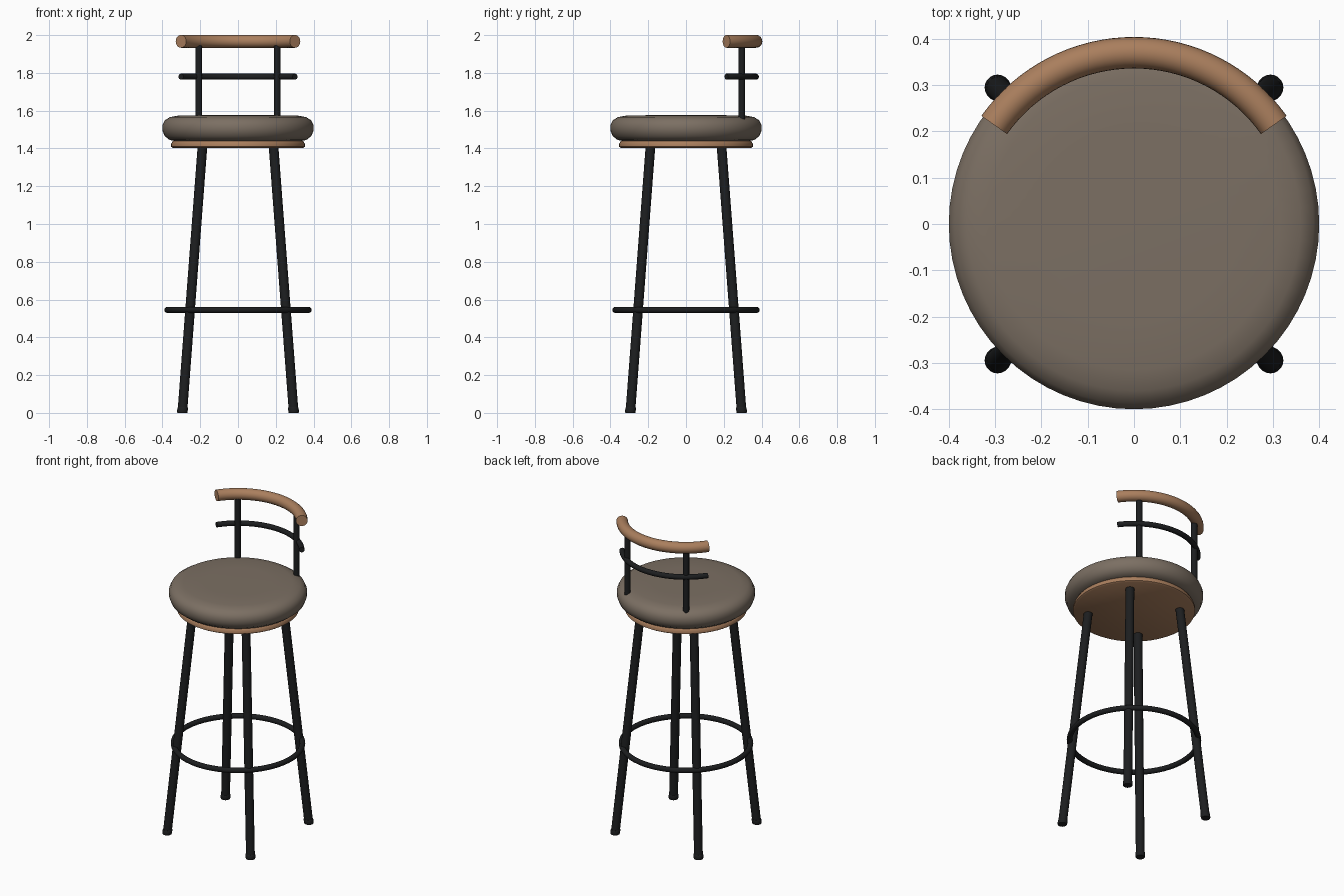
import bpy, bmesh
from math import sin, cos, pi, radians
from mathutils import Vector

if "Cube" in bpy.data.objects:
    bpy.data.objects.remove(bpy.data.objects["Cube"])


def material(name, rgb):
    m = bpy.data.materials.new(name)
    m.diffuse_color = (*rgb, 1)
    m.use_nodes = True
    m.node_tree.nodes["Principled BSDF"].inputs["Base Color"].default_value = m.diffuse_color
    return m


BLACK = material("black_metal", (0.012, 0.013, 0.014))
WOOD = material("wood", (0.40, 0.21, 0.11))
FABRIC = material("fabric", (0.20, 0.16, 0.125))
Z = Vector((0, 0, 1))


def skin(name, rings, mat, closed=False, angle=40):
    """Bridge successive rings of points; cap the ends unless closed."""
    bm = bmesh.new()
    loops = [[bm.verts.new(p) for p in r] for r in rings]
    n = len(loops[0])
    pairs = list(zip(loops, loops[1:]))
    if closed:
        pairs.append((loops[-1], loops[0]))
    else:
        bm.faces.new(loops[0])
        bm.faces.new(loops[-1])
    for a, b in pairs:
        for i in range(n):
            j = (i + 1) % n
            bm.faces.new((a[i], a[j], b[j], b[i]))
    bmesh.ops.recalc_face_normals(bm, faces=bm.faces)
    me = bpy.data.meshes.new(name)
    bm.to_mesh(me)
    bm.free()
    me.materials.append(mat)
    ob = bpy.data.objects.new(name, me)
    bpy.context.collection.objects.link(ob)
    bpy.ops.object.select_all(action='DESELECT')
    ob.select_set(True)
    bpy.context.view_layer.objects.active = ob
    bpy.ops.object.shade_smooth_by_angle(angle=radians(angle))
    return ob


def ring(center, u, v, r, n):
    return [center + r * (cos(2 * pi * i / n) * u + sin(2 * pi * i / n) * v) for i in range(n)]


def flat_ring(x, y, z, r, n):
    return ring(Vector((x, y, z)), Vector((1, 0, 0)), Vector((0, 1, 0)), r, n)


def lathe(name, profile, mat, n=64):
    return skin(name, [flat_ring(0, 0, z, r, n) for r, z in profile], mat)


def arc_tube(name, z, major, minor, a0, a1, steps, mat, sides=20, closed=False):
    rings = []
    for k in range(steps if closed else steps + 1):
        a = radians(a0 + (a1 - a0) * k / steps)
        u = Vector((cos(a), sin(a), 0))
        rings.append(ring(u * major + Z * z, u, Z, minor, sides))
    return skin(name, rings, mat, closed)


# Seat: wooden base and padded cushion
lathe("seat_base", [(0.345, 1.403), (0.354, 1.409), (0.354, 1.424),
                    (0.346, 1.438), (0.335, 1.445)], WOOD)
lathe("seat_cushion", [(0.33, 1.438), (0.362, 1.445), (0.388, 1.465), (0.40, 1.495),
                       (0.40, 1.523), (0.388, 1.549), (0.36, 1.566), (0.315, 1.574),
                       (0.20, 1.576)], FABRIC)

# Four splayed legs with foot caps
for side, sx in (("left", -1), ("right", 1)):
    for end, sy in (("front", -1), ("back", 1)):
        def leg_ring(z, r):
            d = 0.295 - 0.106 * z / 1.40
            return flat_ring(sx * d, sy * d, z, r, 20)
        skin(f"{end}_{side}_leg", [leg_ring(0.02, 0.0255), leg_ring(1.41, 0.0255)], BLACK)
        skin(f"{end}_{side}_foot", [leg_ring(0, 0.026), leg_ring(0.004, 0.028),
                                    leg_ring(0.026, 0.028), leg_ring(0.03, 0.026)], BLACK)
    # Backrest post
    skin(f"{side}_back_post", [flat_ring(sx * 0.208, 0.295, z, 0.018, 16)
                               for z in (1.50, 1.96)], BLACK)

# Foot ring, lower back bar and wooden top rail
arc_tube("foot_ring", 0.545, 0.374, 0.016, 0, 360, 64, BLACK, 16, True)
arc_tube("lower_back_bar", 1.78, 0.37, 0.016, 35.3, 144.7, 32, BLACK, 16)
arc_tube("top_rail", 1.967, 0.37, 0.034, 35.3, 144.7, 32, WOOD, 24)
